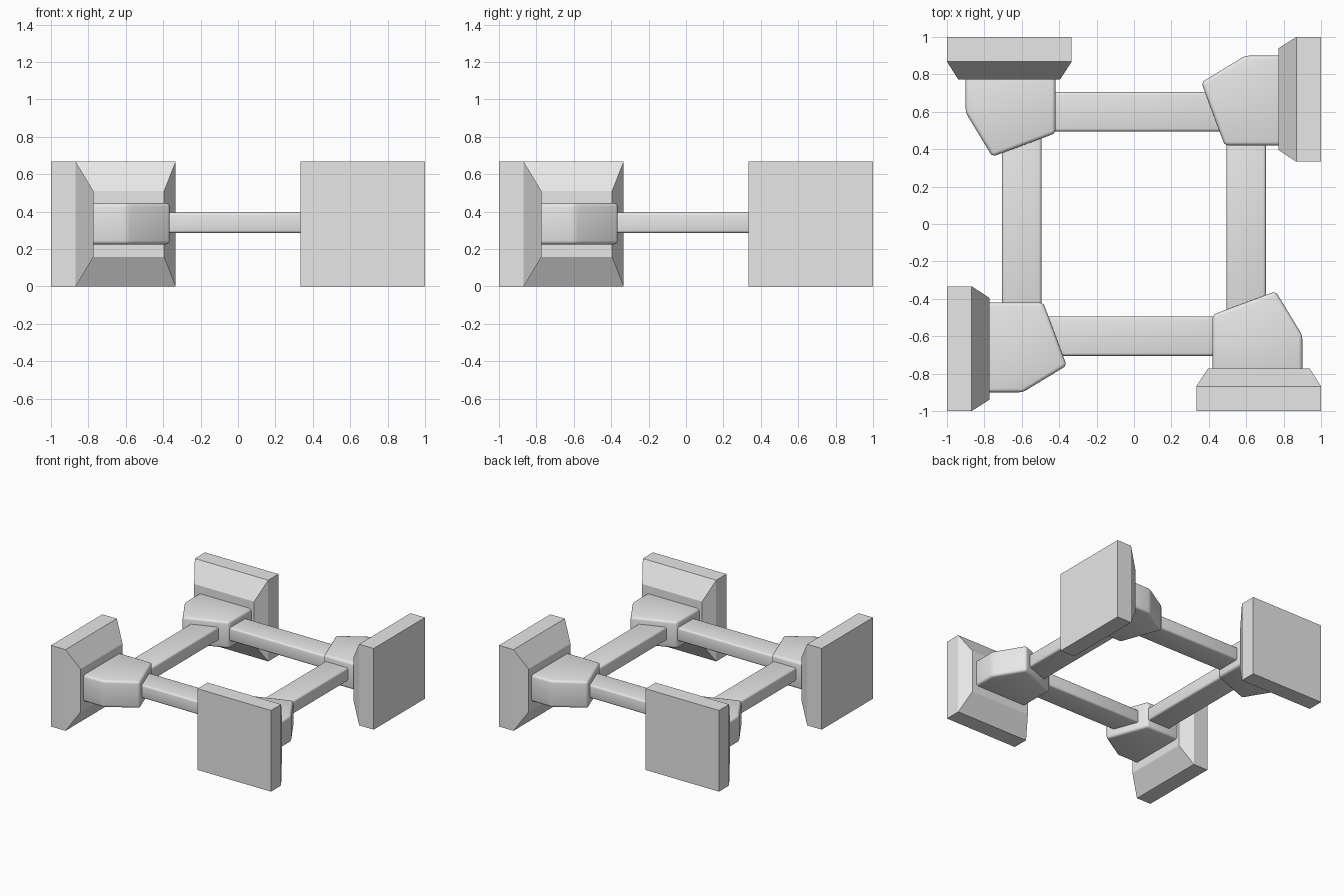
import bpy, bmesh, math
from mathutils import Matrix

if "Cube" in bpy.data.objects:
    bpy.data.objects.remove(bpy.data.objects["Cube"])

grey = bpy.data.materials.new("light grey")
grey.diffuse_color = (0.8, 0.8, 0.8, 1)
grey.use_nodes = True
grey.node_tree.nodes["Principled BSDF"].inputs["Base Color"].default_value = grey.diffuse_color


def loft(name, rings, turn, bevel=0.0):
    """Closed solid through matching point rings, turned about z."""
    bm = bmesh.new()
    loops = [[bm.verts.new(p) for p in ring] for ring in rings]
    n = len(loops[0])
    for a, b in zip(loops, loops[1:]):
        for i in range(n):
            j = (i + 1) % n
            bm.faces.new((a[i], a[j], b[j], b[i]))
    bm.faces.new(loops[0][::-1])
    bm.faces.new(loops[-1])
    bmesh.ops.recalc_face_normals(bm, faces=bm.faces)
    if bevel:
        bmesh.ops.bevel(bm, geom=bm.edges[:], offset=bevel, segments=3,
                        profile=0.5, affect='EDGES', clamp_overlap=True)
    bm.transform(Matrix.Rotation(turn, 4, 'Z'))
    me = bpy.data.meshes.new(name)
    bm.to_mesh(me)
    bm.free()
    me.materials.append(grey)
    ob = bpy.data.objects.new(name, me)
    bpy.context.collection.objects.link(ob)
    if bevel:
        bpy.context.view_layer.objects.active = ob
        ob.select_set(True)
        bpy.ops.object.shade_smooth_by_angle(angle=math.radians(35))
        ob.select_set(False)


def rect(y, x0, x1, z0, z1):
    return [(x0, y, z0), (x1, y, z0), (x1, y, z1), (x0, y, z1)]


H = 0.667
# hub outline seen from above, front right corner
hub = [(0.42, -0.80), (0.42, -0.485), (0.757, -0.36), (0.90, -0.595), (0.90, -0.80)]

for k, side in enumerate(("front", "right", "back", "left")):
    a = k * math.pi / 2
    # square end pad with tapered inner side
    loft(side + "_pad", [rect(-1, 0.333, 1, 0, H),
                         rect(-0.868, 0.333, 1, 0, H),
                         rect(-0.773, 0.395, 0.94, 0.157, 0.51)], a)
    # rounded five-sided corner hub
    loft(side + "_hub", [[(x, y, z) for x, y in hub] for z in (0.225, 0.445)], a, 0.02)
    # connecting beam, ends buried in the hubs
    loft(side + "_beam", [[(x, y, z) for y, z in
                           ((-0.705, 0.285), (-0.495, 0.285), (-0.495, 0.395), (-0.705, 0.395))]
                          for x in (-0.47, 0.47)], a, 0.015)
